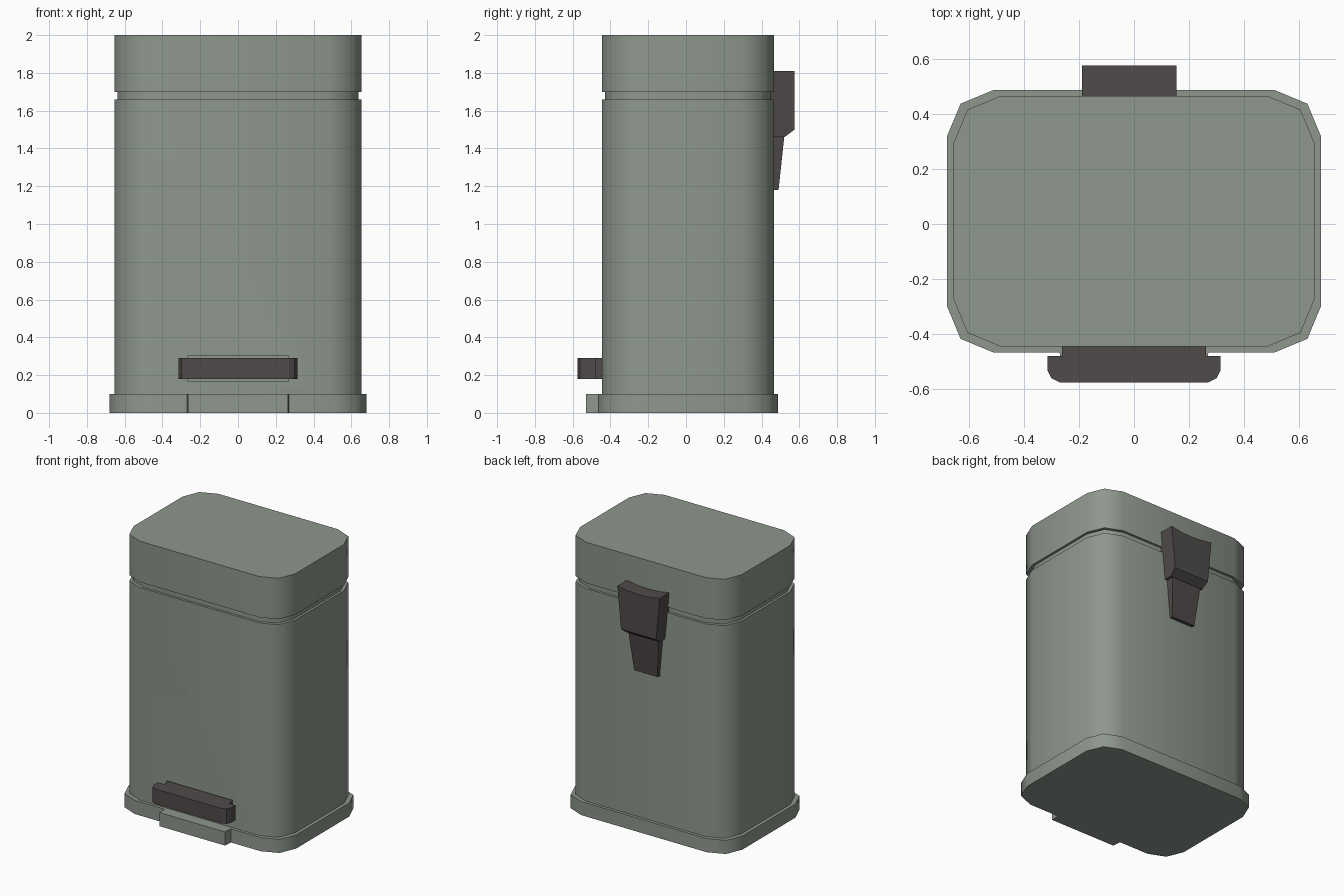
import bpy, bmesh, math

if "Cube" in bpy.data.objects:
    bpy.data.objects.remove(bpy.data.objects["Cube"])


def material(name, rgb):
    m = bpy.data.materials.new(name)
    m.diffuse_color = (*rgb, 1)
    m.use_nodes = True
    m.node_tree.nodes["Principled BSDF"].inputs["Base Color"].default_value = m.diffuse_color
    return m


GREEN = material("sage green", (0.27, 0.31, 0.265))
DARK = material("dark plastic", (0.08, 0.069, 0.069))


def make(name, rings, mat, smooth=True):
    """Skin a stack of equal-length closed rings and cap both ends."""
    bm = bmesh.new()
    loops = [[bm.verts.new(p) for p in ring] for ring in rings]
    for a, b in zip(loops, loops[1:]):
        for i in range(len(a)):
            j = (i + 1) % len(a)
            bm.faces.new((a[i], a[j], b[j], b[i]))
    bm.faces.new(loops[0][::-1])
    bm.faces.new(loops[-1])
    bmesh.ops.recalc_face_normals(bm, faces=bm.faces[:])
    me = bpy.data.meshes.new(name)
    bm.to_mesh(me)
    bm.free()
    me.materials.append(mat)
    ob = bpy.data.objects.new(name, me)
    bpy.context.collection.objects.link(ob)
    if smooth:
        shade(ob)
    return ob


def shade(ob):
    bpy.ops.object.select_all(action='DESELECT')
    bpy.context.view_layer.objects.active = ob
    ob.select_set(True)
    bpy.ops.object.shade_smooth_by_angle(angle=math.radians(50))


def prism(name, outline, z0, z1, mat, smooth=True):
    return make(name, [[(x, y, z) for x, y in outline] for z in (z0, z1)], mat, smooth)


def rounded(hx, hy, cy=0.01):
    """Rectangle with two-segment corners, counter-clockwise from +x."""
    q = [(hx, hy - 0.17), (hx - 0.05, hy - 0.05), (hx - 0.17, hy)]
    pts = q + [(-x, y) for x, y in q[::-1]]
    pts += [(-x, -y) for x, y in q] + [(x, -y) for x, y in q[::-1]]
    return [(x, y + cy) for x, y in pts]


def mirrored(half):
    return half + [(-x, y) for x, y in half[::-1]]


# Foot rim, with a front tab inserted into the front edge
rim = rounded(0.68, 0.477)
tab = [(-0.27, -0.467), (-0.265, -0.53), (0.265, -0.53), (0.27, -0.467)]
prism("foot_rim", rim[:9] + tab + rim[9:], 0, 0.1, GREEN)

# Main body with a shallow pedal slot
body = prism("body", rounded(0.655, 0.455), 0.1, 1.66, GREEN, False)
cutter = prism("slot_cutter", [(-0.268, -0.6), (0.268, -0.6), (0.268, -0.425), (-0.268, -0.425)],
               0.165, 0.30, GREEN, False)
cutter.hide_render = True
mod = body.modifiers.new("slot", 'BOOLEAN')
mod.operation = 'DIFFERENCE'
mod.object = cutter
mod.solver = 'EXACT'
bpy.context.view_layer.objects.active = body
bpy.ops.object.modifier_apply(modifier=mod.name)
bpy.data.objects.remove(cutter)
shade(body)

# Groove and lid
prism("lid_groove", rounded(0.638, 0.438), 1.655, 1.705, GREEN)
prism("lid", rounded(0.655, 0.455), 1.70, 2.0, GREEN)

# Foot pedal with narrower neck
prism("foot_pedal", mirrored([(0.27, -0.575), (0.30, -0.56), (0.315, -0.53), (0.315, -0.48),
                              (0.262, -0.48), (0.262, -0.42)]), 0.18, 0.29, DARK, False)

# Tapering rear hinge: each level is (z, outer y, half width, dip in the middle)
rings = []
for z, y, h, dip in [(1.18, 0.49, 0.095, 0), (1.46, 0.52, 0.12, 0), (1.46, 0.522, 0.137, 0),
                     (1.50, 0.575, 0.142, 0), (1.66, 0.575, 0.157, 0), (1.81, 0.575, 0.172, 0.018)]:
    outer = [(t * h - 0.0175, z - dip * (1 - t * t)) for t in (-1, -0.5, 0, 0.5, 1)]
    rings.append([(x, y, zz) for x, zz in outer] + [(x, 0.44, zz) for x, zz in outer[::-1]])
hinge = make("rear_hinge", rings, DARK, False)
